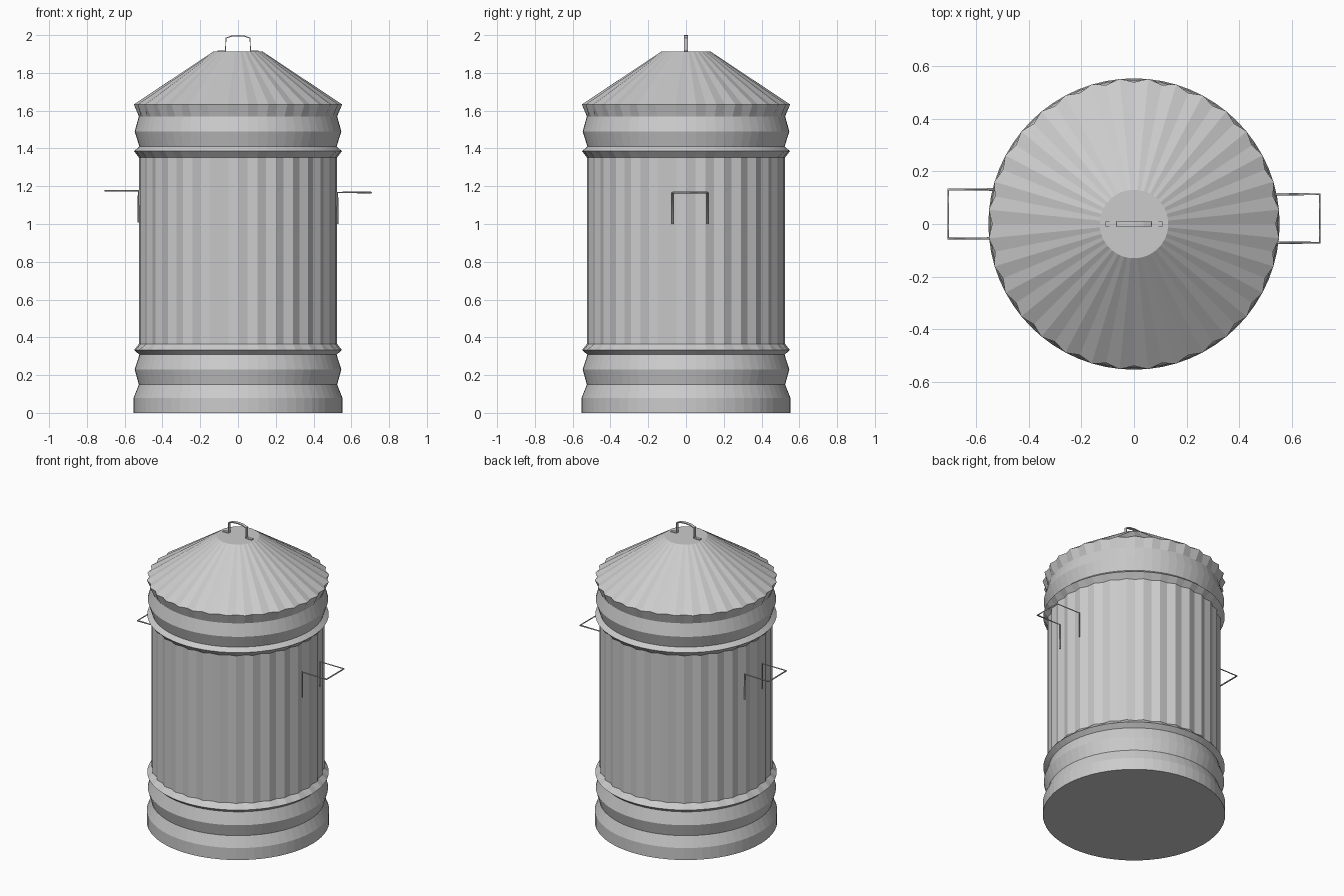
import bpy, bmesh
from math import cos, sin, pi

if "Cube" in bpy.data.objects:
    bpy.data.objects.remove(bpy.data.objects["Cube"])

SIDES = 64


def lathe(name, profile, cap_bottom=False, cap_top=False):
    """Profile rows are (z, radius at even corners, radius at odd corners)."""
    bm = bmesh.new()
    rings = []
    for z, even, odd in profile:
        ring = []
        for i in range(SIDES):
            r, a = (odd if i % 2 else even), 2 * pi * i / SIDES
            ring.append(bm.verts.new((r * cos(a), r * sin(a), z)))
        rings.append(ring)
    for lo, hi in zip(rings, rings[1:]):
        for i in range(SIDES):
            j = (i + 1) % SIDES
            bm.faces.new((lo[i], lo[j], hi[j], hi[i]))
    if cap_bottom:
        bm.faces.new(rings[0][::-1])
    if cap_top:
        bm.faces.new(rings[-1])
    return finish(name, bm)


def finish(name, bm):
    mesh = bpy.data.meshes.new(name)
    bm.to_mesh(mesh)
    bm.free()
    ob = bpy.data.objects.new(name, mesh)
    bpy.context.collection.objects.link(ob)
    return ob


def ring(z, r):
    return (z, r, r)


def wire(name, points, radius):
    cu = bpy.data.curves.new(name, 'CURVE')
    cu.dimensions = '3D'
    cu.bevel_depth = radius
    cu.bevel_resolution = 0
    cu.use_fill_caps = True
    sp = cu.splines.new('POLY')
    sp.points.add(len(points) - 1)
    for p, co in zip(sp.points, points):
        p.co = (*co, 1)
    ob = bpy.data.objects.new(name, cu)
    bpy.context.collection.objects.link(ob)


# Can: plain ribbed foot, fluted wall, plain bulged neck
FLUTE = (0.525, 0.512)
lathe("can_body", [
    ring(0, 0.553), ring(0.08, 0.553), ring(0.15, 0.525), ring(0.23, 0.547),
    ring(0.308, 0.522), ring(0.333, 0.55), (0.365, *FLUTE),
    (1.352, *FLUTE), ring(1.386, 0.55), ring(1.41, 0.522),
    ring(1.49, 0.547), ring(1.57, 0.525)], cap_bottom=True)

# Lid: crimped rim rising to a flat-topped cone
lathe("lid", [ring(1.57, 0.525), (1.633, 0.538, 0.554), ring(1.913, 0.13)],
      cap_top=True)

# Lid handle: bent flat strap with outward feet
half = [(0.108, 1.916), (0.066, 1.916), (0.064, 1.984), (0.035, 1.994)]
path = [(-x, z) for x, z in half] + [(0, 1.997)] + half[::-1]
bm = bmesh.new()
rows = [[bm.verts.new((x, y, z)) for y in (-0.01, 0.01)] for x, z in path]
for a, b in zip(rows, rows[1:]):
    bm.faces.new((a[0], b[0], b[1], a[1]))
strap = finish("lid_handle", bm)
mod = strap.modifiers.new("thickness", 'SOLIDIFY')
mod.thickness = 0.006
mod.offset = 0

# Side handles: thin wire, legs on the wall and a loop sticking out
for name, s, y0, y1, top in (("right_handle", 1, -0.071, 0.113, 1.167),
                             ("left_handle", -1, -0.055, 0.131, 1.176)):
    wall, out, low = s * 0.527, s * 0.705, top - 0.167
    wire(name, [(wall, y0, low), (wall, y0, top), (out, y0, top),
                (out, y1, top), (wall, y1, top), (wall, y1, low)], 0.005)
